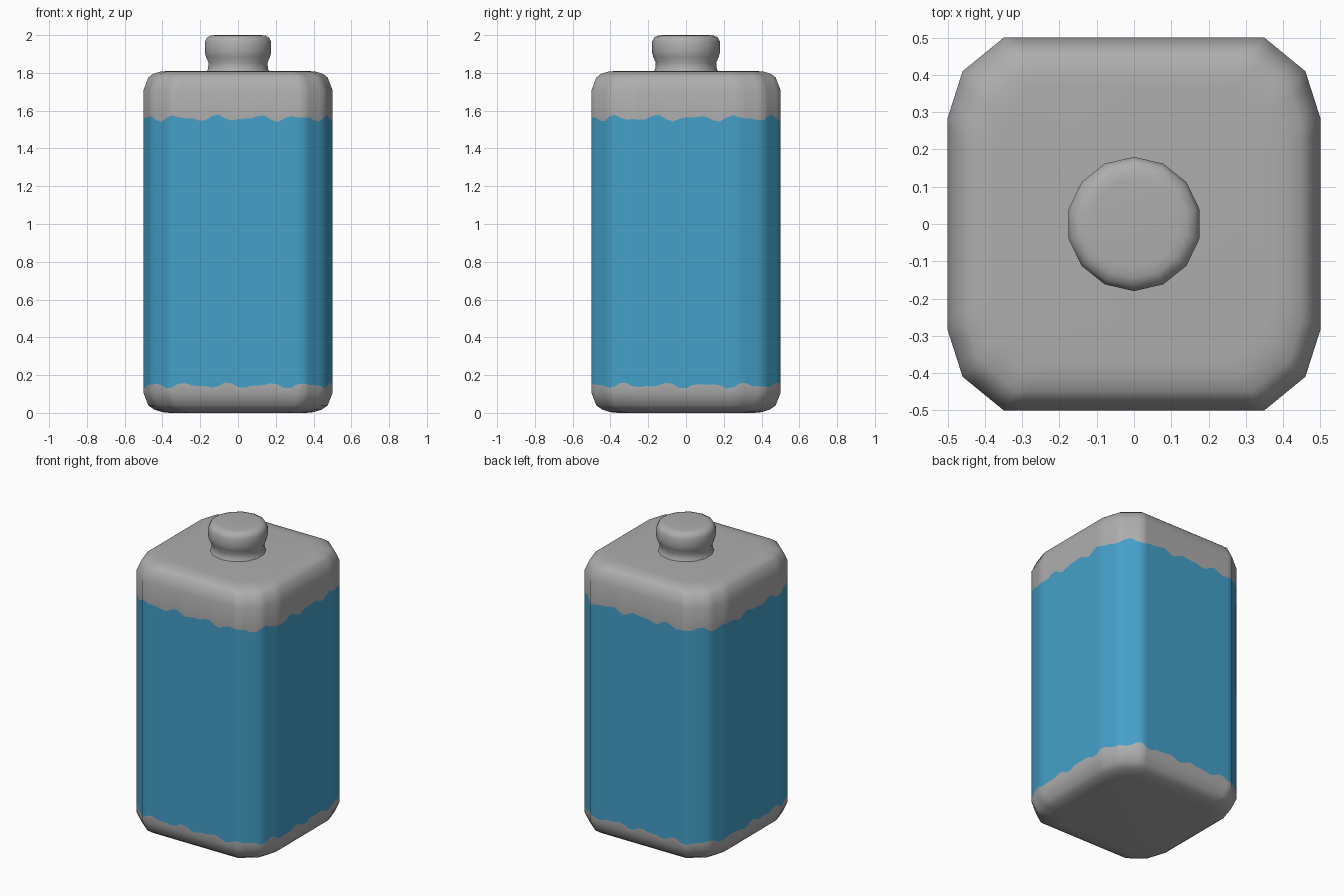
import bpy
from math import sin, cos, pi, radians
from mathutils import Vector

cube = bpy.data.objects.get("Cube")
if cube:
    bpy.data.objects.remove(cube, do_unlink=True)


def material(name, rgb):
    m = bpy.data.materials.new(name)
    m.use_nodes = True
    m.diffuse_color = (*rgb, 1)
    m.node_tree.nodes["Principled BSDF"].inputs["Base Color"].default_value = (*rgb, 1)
    return m


grey = material("grey plastic", (0.42, 0.42, 0.42))
blue = material("blue label", (0.058, 0.35, 0.58))


def loft(name, rings, materials, label_band=None):
    """Skin a stack of equal-length rings and close both ends."""
    n = len(rings[0])
    verts = [p for ring in rings for p in ring]
    faces, slots = [], []
    for r in range(len(rings) - 1):
        for i in range(n):
            j = (i + 1) % n
            faces.append((r * n + i, r * n + j, (r + 1) * n + j, (r + 1) * n + i))
            slots.append(1 if r == label_band else 0)
    faces += [tuple(reversed(range(n))), tuple(range(len(verts) - n, len(verts)))]
    slots += [0, 0]
    mesh = bpy.data.meshes.new(name)
    mesh.from_pydata(verts, [], faces)
    for m in materials:
        mesh.materials.append(m)
    mesh.polygons.foreach_set("material_index", slots)
    obj = bpy.data.objects.new(name, mesh)
    bpy.context.collection.objects.link(obj)
    bpy.ops.object.select_all(action="DESELECT")
    obj.select_set(True)
    bpy.context.view_layer.objects.active = obj
    bpy.ops.object.shade_smooth_by_angle(angle=radians(60))
    return obj


# Rounded-square outline: one corner, mirrored into four, then finely divided
corner = [(0.5, 0.285), (0.46, 0.41), (0.35, 0.5)]
outline = []
for sx, sy in ((1, 1), (-1, 1), (-1, -1), (1, -1)):
    pts = [Vector((x * sx, y * sy)) for x, y in corner]
    outline += pts if sx * sy > 0 else pts[::-1]
loop = []
for a, b in zip(outline, outline[1:] + outline[:1]):
    steps = max(2, round((b - a).length / 0.035))
    loop += [a.lerp(b, k / steps) for k in range(steps)]


def body_ring(half_width, z, wave=0.0, phase=0.0):
    ring = []
    for i, p in enumerate(loop):
        t = 2 * pi * i / len(loop)
        ripple = 0.6 * sin(17 * t + phase) + 0.4 * sin(29 * t + 2 * phase)
        ring.append((p.x * half_width * 2, p.y * half_width * 2, z + wave * ripple))
    return ring


# Bottle body with a ragged-edged label band
body = [body_ring(0.36, 0), body_ring(0.40, 0.004), body_ring(0.445, 0.018),
        body_ring(0.475, 0.04), body_ring(0.5, 0.105)]
label_row = len(body)
body += [body_ring(0.5, 0.145, 0.018, 0.5), body_ring(0.5, 1.56, 0.02, 2.0),
         body_ring(0.5, 1.71), body_ring(0.475, 1.775), body_ring(0.45, 1.795),
         body_ring(0.41, 1.807), body_ring(0.37, 1.81)]
loft("bottle_body", body, [grey, blue], label_row)

# Neck and cap
sides = 14
profile = [(0.175, 1.80), (0.163, 1.82), (0.16, 1.855), (0.174, 1.885),
           (0.18, 1.91), (0.18, 1.965), (0.168, 1.988), (0.145, 1.998), (0.12, 2.0)]
cap = [[(r * cos(pi / 2 + 2 * pi * k / sides), r * sin(pi / 2 + 2 * pi * k / sides), z)
        for k in range(sides)] for r, z in profile]
loft("neck_and_cap", cap, [grey])
